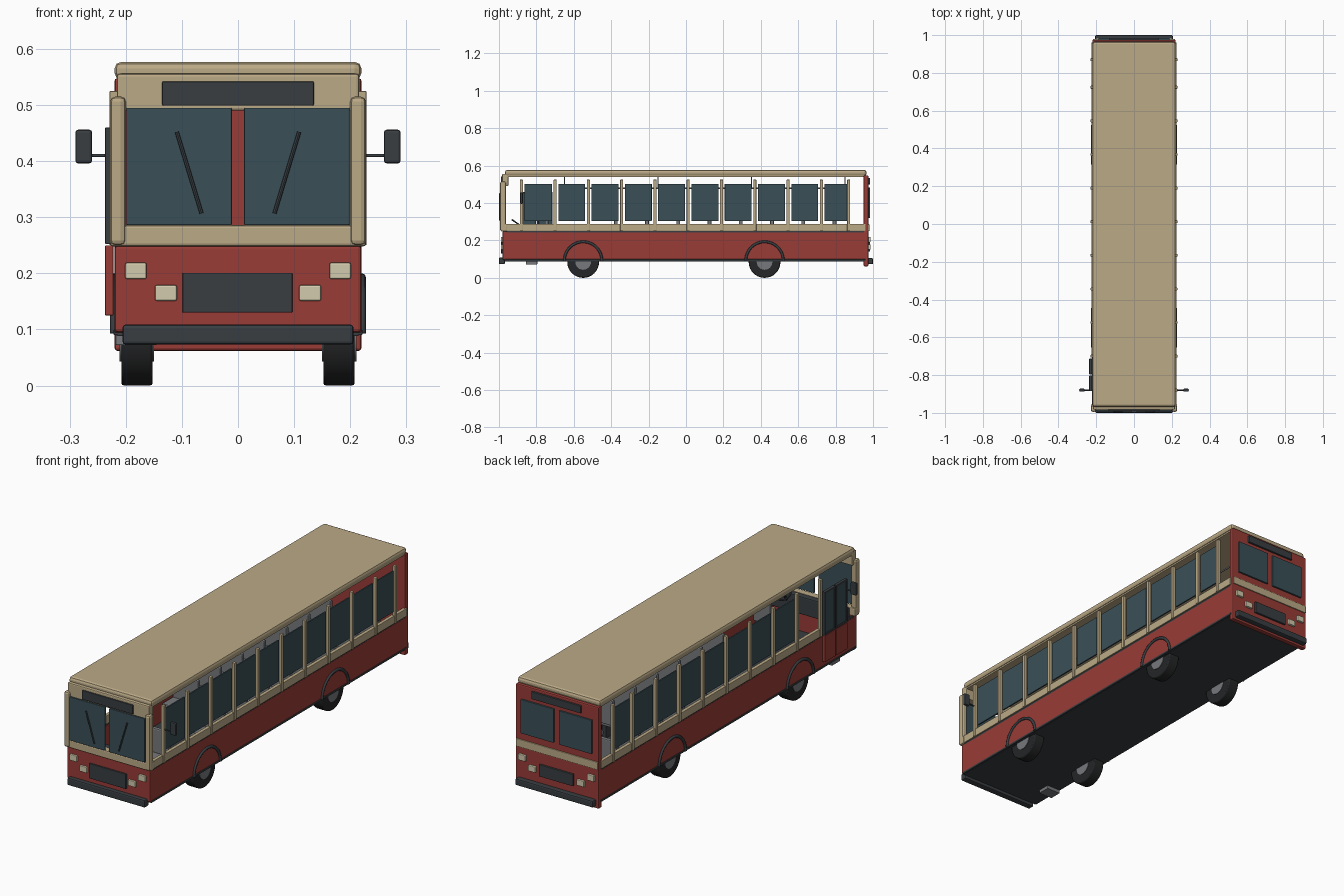
import bpy, math
from mathutils import Vector

if "Cube" in bpy.data.objects:
    bpy.data.objects.remove(bpy.data.objects["Cube"])


def material(name, rgb):
    m = bpy.data.materials.new(name)
    m.diffuse_color = (*rgb, 1)
    m.use_nodes = True
    m.node_tree.nodes["Principled BSDF"].inputs["Base Color"].default_value = m.diffuse_color
    return m


RED = material("red_paint", (0.32, 0.045, 0.037))
BEIGE = material("beige_paint", (0.50, 0.40, 0.24))
DARK = material("dark_trim", (0.04, 0.047, 0.053))
GLASS = material("tinted_glass", (0.042, 0.078, 0.095))
LAMP = material("lamp", (0.65, 0.60, 0.42))
GREY = material("grey_metal", (0.18, 0.19, 0.20))
TYRE = material("rubber", (0.018, 0.019, 0.02))


def finish(o, name, mat, bevel=0.0, segments=2):
    o.name = name
    o.data.materials.append(mat)
    if bevel:
        b = o.modifiers.new("bevel", "BEVEL")
        b.width, b.segments = bevel, segments
    return o


def box(name, x, y, z, mat, bevel=0.002):
    """Box from (min, max) ranges on each axis."""
    bpy.ops.mesh.primitive_cube_add(size=1)
    o = bpy.context.object
    o.location = [(r[0] + r[1]) / 2 for r in (x, y, z)]
    o.scale = [abs(r[1] - r[0]) for r in (x, y, z)]
    bpy.ops.object.transform_apply(location=False, rotation=False, scale=True)
    return finish(o, name, mat, bevel)


def pair(name, x, y, z, mat, bevel=0.002):
    """Box on both sides of x = 0."""
    for s in (-1, 1):
        box(name, sorted((s * x[0], s * x[1])), y, z, mat, bevel)


def rod(name, a, b, r, mat, sides=12):
    a, b = Vector(a), Vector(b)
    bpy.ops.mesh.primitive_cylinder_add(vertices=sides, radius=r, depth=(b - a).length,
                                        location=(a + b) / 2)
    o = bpy.context.object
    o.rotation_euler = (b - a).to_track_quat("Z", "Y").to_euler()
    finish(o, name, mat)
    bpy.ops.object.shade_smooth_by_angle()
    return o


# floor, lower body sides and belt rails
box("floor", (-0.215, 0.215), (-0.97, 0.965), (0.088, 0.104), DARK)
pair("lower_side", (0.205, 0.22), (-0.975, 0.965), (0.095, 0.243), RED)
pair("sill_trim", (0.212, 0.222), (-0.97, 0.96), (0.09, 0.1), DARK)
pair("belt_seam", (0.21, 0.219), (-0.97, 0.96), (0.241, 0.252), DARK)
box("belt_right", (0.208, 0.225), (-0.97, 0.96), (0.25, 0.288), BEIGE)
box("belt_left", (-0.225, -0.208), (-0.70, 0.96), (0.25, 0.288), BEIGE)

# roof with chamfered edge and lower cornice
box("roof", (-0.22, 0.22), (-0.968, 0.965), (0.545, 0.577), BEIGE, 0.012)
box("roof_cornice", (-0.214, 0.214), (-0.96, 0.96), (0.54, 0.556), BEIGE)

# pillars and side windows
pillars = [-0.88, -0.70, -0.522, -0.344, -0.166, 0.012, 0.19, 0.368, 0.546, 0.724, 0.87]
for s in (-1, 1):
    for i, y in enumerate(pillars):
        if s < 0 and i == 0:
            continue
        box("window_pillar", sorted((s * 0.213, s * 0.229)), (y - 0.008, y + 0.008),
            (0.25, 0.525), BEIGE)
    for i, (a, b) in enumerate(zip(pillars, pillars[1:])):
        if s < 0 and i < 2:
            continue
        m = 0.017
        end = b - (m if i < 9 else 0.006)
        box("side_window", sorted((s * 0.214, s * 0.221)), (a + m, end),
            (0.305, 0.502), GLASS, 0.001)

# front face
box("front_panel", (-0.22, 0.22), (-0.98, -0.955), (0.095, 0.25), RED, 0.006)
box("front_belt", (-0.228, 0.228), (-0.988, -0.955), (0.248, 0.286), BEIGE, 0.005)
pair("front_pillar", (0.2, 0.228), (-0.994, -0.962), (0.25, 0.515), BEIGE, 0.009)
box("front_header", (-0.216, 0.216), (-0.983, -0.95), (0.49, 0.556), BEIGE, 0.005)
pair("windshield", (0.011, 0.199), (-0.992, -0.984), (0.286, 0.495), GLASS)
box("front_sign", (-0.135, 0.135), (-0.99, -0.98), (0.499, 0.542), DARK)
box("front_grille", (-0.099, 0.097), (-0.988, -0.975), (0.13, 0.201), DARK)

# rear face
box("rear_panel", (-0.22, 0.22), (0.95, 0.975), (0.062, 0.548), RED, 0.005)
box("rear_belt", (-0.217, 0.217), (0.97, 0.98), (0.25, 0.287), BEIGE)
pair("rear_window", (0.014, 0.188), (0.974, 0.984), (0.32, 0.482), GLASS)
box("rear_sign", (-0.13, 0.13), (0.974, 0.985), (0.5, 0.535), DARK)
box("rear_grille", (-0.09, 0.09), (0.974, 0.985), (0.14, 0.197), DARK)

# lamps and bumpers at both ends
for y0, y1 in ((-0.99, -0.975), (0.97, 0.986)):
    pair("outer_lamp", (0.163, 0.201), (y0, y1), (0.19, 0.219), LAMP, 0.003)
    pair("inner_lamp", (0.109, 0.148), (y0, y1), (0.151, 0.179), LAMP, 0.003)
box("front_bumper", (-0.206, 0.206), (-1.0, -0.968), (0.073, 0.109), DARK, 0.006)
box("rear_bumper", (-0.206, 0.206), (0.968, 1.0), (0.073, 0.105), DARK, 0.006)

# wipers and mirrors
for s in (-1, 1):
    rod("wiper", (s * 0.065, -0.995, 0.307), (s * 0.109, -0.995, 0.452), 0.0035, DARK)
    rod("mirror_arm", (s * 0.215, -0.88, 0.41), (s * 0.265, -0.88, 0.41), 0.003, DARK)
pair("mirror", (0.26, 0.29), (-0.887, -0.872), (0.396, 0.456), DARK, 0.005)

# wheels, hubs and arch trims
for s in (-1, 1):
    for y in (-0.55, 0.42):
        tyre = rod("tyre", (s * 0.152, y, 0.085), (s * 0.208, y, 0.085), 0.085, TYRE, 32)
        b = tyre.modifiers.new("bevel", "BEVEL")
        b.width, b.segments, b.limit_method = 0.005, 2, "ANGLE"
        rod("wheel_hub", (s * 0.15, y, 0.085), (s * 0.211, y, 0.085), 0.042, GREY, 24)
        c = bpy.data.curves.new("wheel_arch", "CURVE")
        c.dimensions, c.bevel_depth, c.bevel_resolution = "3D", 0.007, 2
        c.use_fill_caps = True
        sp = c.splines.new("POLY")
        sp.points.add(24)
        for k, p in enumerate(sp.points):
            t = math.pi * k / 24
            p.co = (s * 0.221, y + 0.1 * math.cos(t), 0.093 + 0.1 * math.sin(t), 1)
        arch = bpy.data.objects.new("wheel_arch", c)
        bpy.context.collection.objects.link(arch)
        c.materials.append(DARK)

# two-leaf entrance door and step on the left side
for a, b in ((-0.885, -0.802), (-0.796, -0.713)):
    box("door_lower", (-0.237, -0.222), (a, b), (0.125, 0.25), RED)
    box("door_glass", (-0.234, -0.224), (a + 0.008, b - 0.008), (0.262, 0.452), GLASS, 0.001)
    for y in (a, b - 0.009):
        box("door_frame", (-0.237, -0.222), (y, y + 0.009), (0.252, 0.46), DARK)
    for z in (0.252, 0.451):
        box("door_rail", (-0.237, -0.222), (a, b), (z, z + 0.009), DARK)
box("door_step", (-0.218, -0.145), (-0.855, -0.795), (0.072, 0.09), GREY)

# passenger seats
for i in range(8):
    y = -0.42 + i * 0.167
    for s in (-1, 1):
        if s < 0 and i == 0:
            continue
        x = sorted((s * 0.06, s * 0.195))
        box("seat_cushion", x, (y - 0.045, y + 0.045), (0.175, 0.2), GREY, 0.005)
        box("seat_back", x, (y + 0.035, y + 0.055), (0.19, 0.31), GREY, 0.005)
        box("seat_leg", (s * 0.13 - 0.01, s * 0.13 + 0.01), (y - 0.02, y + 0.02),
            (0.1, 0.18), DARK, 0)

# ceiling grab rails
for s in (-1, 1):
    rod("grab_rail", (s * 0.075, -0.68, 0.478), (s * 0.075, 0.86, 0.478), 0.004, GREY)
    for y in (-0.65, -0.15, 0.35, 0.85):
        rod("rail_hanger", (s * 0.075, y, 0.478), (s * 0.075, y, 0.546), 0.003, GREY)

# driver area
box("dashboard", (-0.2, 0.2), (-0.957, -0.925), (0.2, 0.285), DARK, 0.005)
box("driver_cushion", (0.07, 0.16), (-0.83, -0.75), (0.19, 0.215), GREY, 0.006)
box("driver_back", (0.07, 0.16), (-0.755, -0.735), (0.21, 0.33), GREY, 0.006)
box("driver_seat_base", (0.09, 0.14), (-0.81, -0.76), (0.1, 0.192), DARK, 0)
rod("steering_column", (0.115, -0.935, 0.24), (0.115, -0.9, 0.29), 0.005, DARK)
bpy.ops.mesh.primitive_torus_add(major_radius=0.035, minor_radius=0.004, major_segments=24,
                                 minor_segments=8, location=(0.115, -0.9, 0.29),
                                 rotation=(-0.6, 0, 0))
finish(bpy.context.object, "steering_wheel", DARK)
bpy.ops.object.shade_smooth_by_angle()
